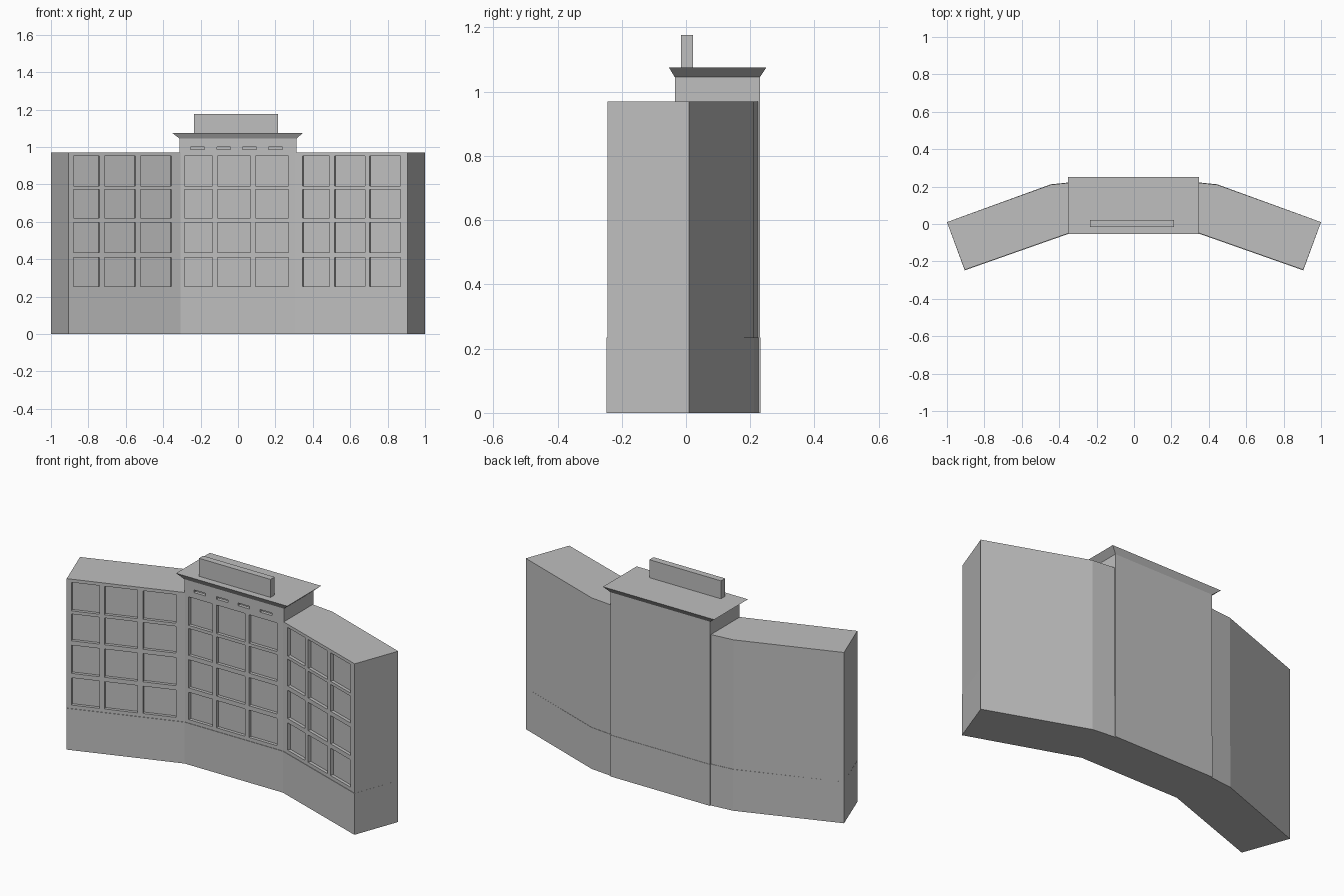
import bpy, bmesh
from mathutils import Vector

cube = bpy.data.objects.get("Cube")
if cube:
    bpy.data.objects.remove(cube)

grey = bpy.data.materials.new("concrete_grey")
grey.use_nodes = True
COLOUR = (0.52, 0.52, 0.52, 1)
grey.diffuse_color = COLOUR
grey.node_tree.nodes["Principled BSDF"].inputs["Base Color"].default_value = COLOUR

GROUND_TOP, WING_TOP, CENTRE_TOP, ROOF_TOP = 0.235, 0.97, 1.045, 1.075
ROWS = [(0.255, 0.41), (0.435, 0.595), (0.62, 0.772), (0.79, 0.952)]
DEPTH = 0.018


def add_prism(bm, outline, z0, z1, top_outline=None):
    """Add a closed upright solid standing on a plan outline."""
    low = [bm.verts.new((x, y, z0)) for x, y in outline]
    high = [bm.verts.new((x, y, z1)) for x, y in (top_outline or outline)]
    n = len(low)
    faces = [bm.faces.new(low), bm.faces.new(high)]
    for i in range(n):
        j = (i + 1) % n
        faces.append(bm.faces.new((low[i], low[j], high[j], high[i])))
    bmesh.ops.recalc_face_normals(bm, faces=faces)


def make_object(name, bm):
    mesh = bpy.data.meshes.new(name)
    bm.to_mesh(mesh)
    bm.free()
    mesh.materials.append(grey)
    ob = bpy.data.objects.new(name, mesh)
    bpy.context.collection.objects.link(ob)
    return ob


def prism(name, outline, z0, z1, top_outline=None):
    bm = bmesh.new()
    add_prism(bm, outline, z0, z1, top_outline)
    return make_object(name, bm)


def rect(x0, x1, y0, y1):
    return [(x0, y0), (x1, y0), (x1, y1), (x0, y1)]


def cut_openings(wall, start, end, openings):
    """Recess openings (x0, x1, z0, z1) in a wall whose front runs start to end."""
    a, b = Vector(start), Vector(end)
    along = (b - a).normalized()
    inward = Vector((-along.y, along.x)) * DEPTH
    bm = bmesh.new()
    for x0, x1, z0, z1 in openings:
        p, q = (a.lerp(b, (x - a.x) / (b.x - a.x)) for x in (x0, x1))
        add_prism(bm, [p - inward, q - inward, q + inward, p + inward], z0, z1)
    cutter = make_object(wall.name + "_cutter", bm)
    cutter.hide_render = True
    mod = wall.modifiers.new("window_recesses", "BOOLEAN")
    mod.operation, mod.solver, mod.object = "DIFFERENCE", "EXACT", cutter
    bpy.context.view_layer.update()
    result = wall.evaluated_get(bpy.context.evaluated_depsgraph_get())
    mesh = bpy.data.meshes.new_from_object(result)
    wall.modifiers.clear()
    wall.data = mesh
    bpy.data.objects.remove(cutter)


def window_grid(columns):
    return [(x0, x1, z0, z1) for x0, x1 in columns for z0, z1 in ROWS]


# Angled wings, each with a slightly proud ground storey
WINGS = {
    "left": (1, [(0.345, 0.49), (0.516, 0.68), (0.703, 0.869)]),
    "right": (-1, [(-0.88, -0.74), (-0.714, -0.548), (-0.52, -0.355)]),
}
for side, (s, columns) in WINGS.items():
    inner, outer = (s * 0.30, -0.032), (s * 0.905, -0.245)
    back = [(s, 0.01), (s * 0.445, 0.21), (s * 0.30, 0.225)]
    wall = prism(side + "_wing", [inner, outer] + back, GROUND_TOP, WING_TOP)
    start, end = (inner, outer) if s > 0 else (outer, inner)
    cut_openings(wall, start, end, window_grid(columns))
    base = [(x, y - 0.003) for x, y in (inner, outer)]
    base += [back[0]] + [(x, y + 0.002) for x, y in back[1:]]
    prism(side + "_wing_base", base, 0, GROUND_TOP)

# Central block with windows and a row of attic vents
FRONT, BACK, HALF = -0.035, 0.23, 0.313
centre = prism("central_block", rect(-HALF, HALF, FRONT, BACK), GROUND_TOP, CENTRE_TOP)
vents = [(x, x + 0.073, 0.985, 1.0) for x in (-0.253, -0.112, 0.025, 0.164)]
cut_openings(centre, (-HALF, FRONT), (HALF, FRONT),
             window_grid([(-0.285, -0.137), (-0.11, 0.067), (0.094, 0.27)]) + vents)
prism("central_base", rect(-HALF, HALF, FRONT - 0.003, BACK + 0.002), 0, GROUND_TOP)

# Flared roof cornice and the upright slab on it
prism("roof_cornice", rect(-HALF, HALF, FRONT, BACK), CENTRE_TOP, ROOF_TOP,
      rect(-0.352, 0.347, -0.053, 0.25))
prism("roof_slab", rect(-0.235, 0.215, -0.015, 0.022), ROOF_TOP, 1.177)
